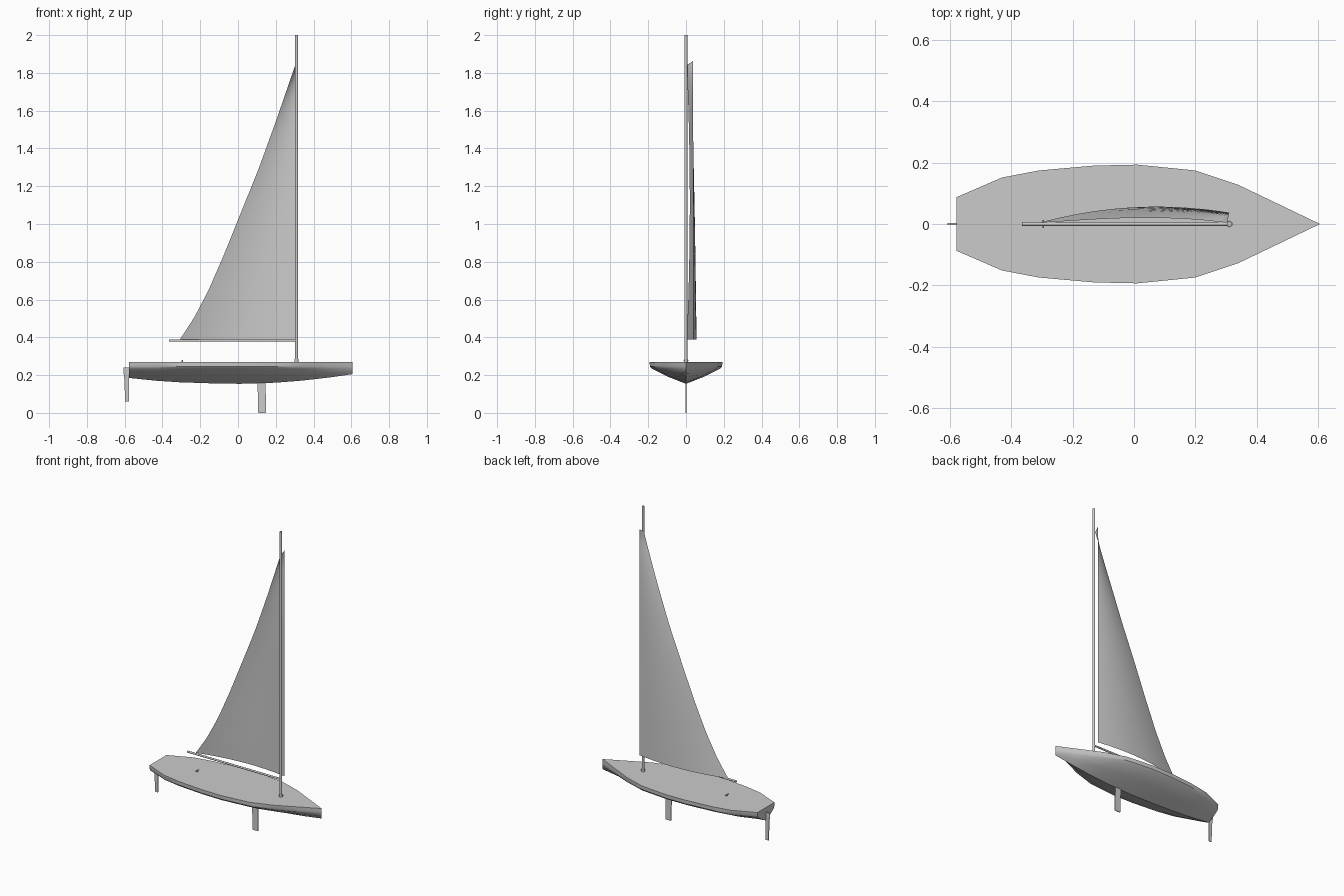
import bpy, bmesh, math
from mathutils import Vector

if "Cube" in bpy.data.objects:
    bpy.data.objects.remove(bpy.data.objects["Cube"])


def make(name, verts, faces, smooth=None):
    me = bpy.data.meshes.new(name)
    bm = bmesh.new()
    vs = [bm.verts.new(v) for v in verts]
    for f in faces:
        bm.faces.new([vs[i] for i in f])
    bmesh.ops.remove_doubles(bm, verts=bm.verts, dist=0.0002)
    bmesh.ops.recalc_face_normals(bm, faces=bm.faces)
    bm.to_mesh(me)
    bm.free()
    ob = bpy.data.objects.new(name, me)
    bpy.context.collection.objects.link(ob)
    if smooth:
        shade(ob, smooth)
    return ob


def shade(ob, deg):
    bpy.ops.object.select_all(action='DESELECT')
    ob.select_set(True)
    bpy.context.view_layer.objects.active = ob
    bpy.ops.object.shade_smooth_by_angle(angle=math.radians(deg))


def rod(name, a, b, r, sides=12):
    a, b = Vector(a), Vector(b)
    bpy.ops.mesh.primitive_cylinder_add(vertices=sides, radius=r, depth=(b - a).length, location=(a + b) / 2)
    ob = bpy.context.object
    ob.rotation_euler = (b - a).to_track_quat('Z', 'Y').to_euler()
    ob.name = name
    shade(ob, 40)
    return ob


def plate(name, outline, thick):
    # Thin upright plate from an x-z outline
    n = len(outline)
    verts = [(x, s * thick / 2, z) for s in (-1, 1) for x, z in outline]
    faces = [list(range(n)), list(range(n, 2 * n))]
    faces += [[i, (i + 1) % n, n + (i + 1) % n, n + i] for i in range(n)]
    return make(name, verts, faces)


def interp(table, v):
    for (a, p), (b, q) in zip(table, table[1:]):
        if v <= b:
            return p + (q - p) * (v - a) / (b - a)
    return table[-1][1]


# Hull: stations of x, half beam, keel height
stations = [(-0.578, 0.087, 0.185), (-0.43, 0.151, 0.170), (-0.31, 0.174, 0.162),
            (-0.13, 0.190, 0.156), (0.01, 0.193, 0.154), (0.20, 0.174, 0.160),
            (0.34, 0.127, 0.171), (0.48, 0.060, 0.187), (0.605, 0.0, 0.205)]
verts = []
for x, w, k in stations:
    half = [(w, 0.27), (w * 0.99, 0.246), (w * 0.93, 0.234), (w * 0.5, k + (0.234 - k) * 0.47)]
    verts += [(x, y, z) for y, z in half] + [(x, 0, k)] + [(x, -y, z) for y, z in reversed(half)]
N = 9
hull_bm = bmesh.new()
rows = [[hull_bm.verts.new(v) for v in verts[i * N:(i + 1) * N]] for i in range(len(stations))]
for a, b in zip(rows, rows[1:]):
    for j in range(N):
        hull_bm.faces.new((a[j], a[(j + 1) % N], b[(j + 1) % N], b[j]))
hull_bm.faces.new(rows[0])
bmesh.ops.remove_doubles(hull_bm, verts=hull_bm.verts, dist=0.0005)
bmesh.ops.recalc_face_normals(hull_bm, faces=hull_bm.faces)
hull_mesh = bpy.data.meshes.new("hull")
hull_bm.to_mesh(hull_mesh)
hull_bm.free()
hull = bpy.data.objects.new("hull", hull_mesh)
bpy.context.collection.objects.link(hull)
shade(hull, 30)

# Mast, boom and mast collar
rod("mast", (0.31, 0, 0.26), (0.31, 0, 2.0), 0.008)
rod("boom", (-0.365, 0, 0.383), (0.31, 0, 0.383), 0.006)
rod("mast_collar", (0.31, 0, 0.268), (0.31, 0, 0.284), 0.011)

# Sail: cambered sheet between straight luff and hollow leech
leech = [(0.0, -0.308), (0.08, -0.232), (0.18, -0.156), (0.31, -0.074), (0.45, 0.008),
         (0.62, 0.108), (0.80, 0.203), (1.0, 0.303)]
R, S = 36, 16
verts, faces = [], []
for i in range(R + 1):
    t = i / R
    xl = interp(leech, t)
    yl = 0.004 + 0.016 * 4 * t * (1 - t)
    chord = (0.31 - xl) / 0.618
    for j in range(S + 1):
        s = j / S
        x = 0.31 + (xl - 0.31) * s
        y = 0.037 + (yl - 0.037) * s + 0.034 * chord * 4 * s * (1 - s)
        z = 0.388 + t * (1.475 - 0.022 * s)
        verts.append((x, y, z))
for i in range(R):
    for j in range(S):
        a = i * (S + 1) + j
        faces.append((a, a + 1, a + S + 2, a + S + 1))
make("sail", verts, faces, 60)

# Daggerboard and rudder
plate("daggerboard", [(0.103, 0.18), (0.146, 0.18), (0.148, 0.002), (0.146, 0.0), (0.109, 0.0), (0.107, 0.002)], 0.005)
plate("rudder", [(-0.607, 0.24), (-0.572, 0.24), (-0.572, 0.215), (-0.577, 0.20),
                 (-0.577, 0.06), (-0.597, 0.06), (-0.603, 0.2), (-0.607, 0.215)], 0.005)

# Deck cleat near the stern
rod("cleat_post", (-0.295, 0, 0.265), (-0.295, 0, 0.277), 0.004, 8)
rod("cleat_bar", (-0.295, -0.013, 0.278), (-0.295, 0.013, 0.278), 0.003, 8)
